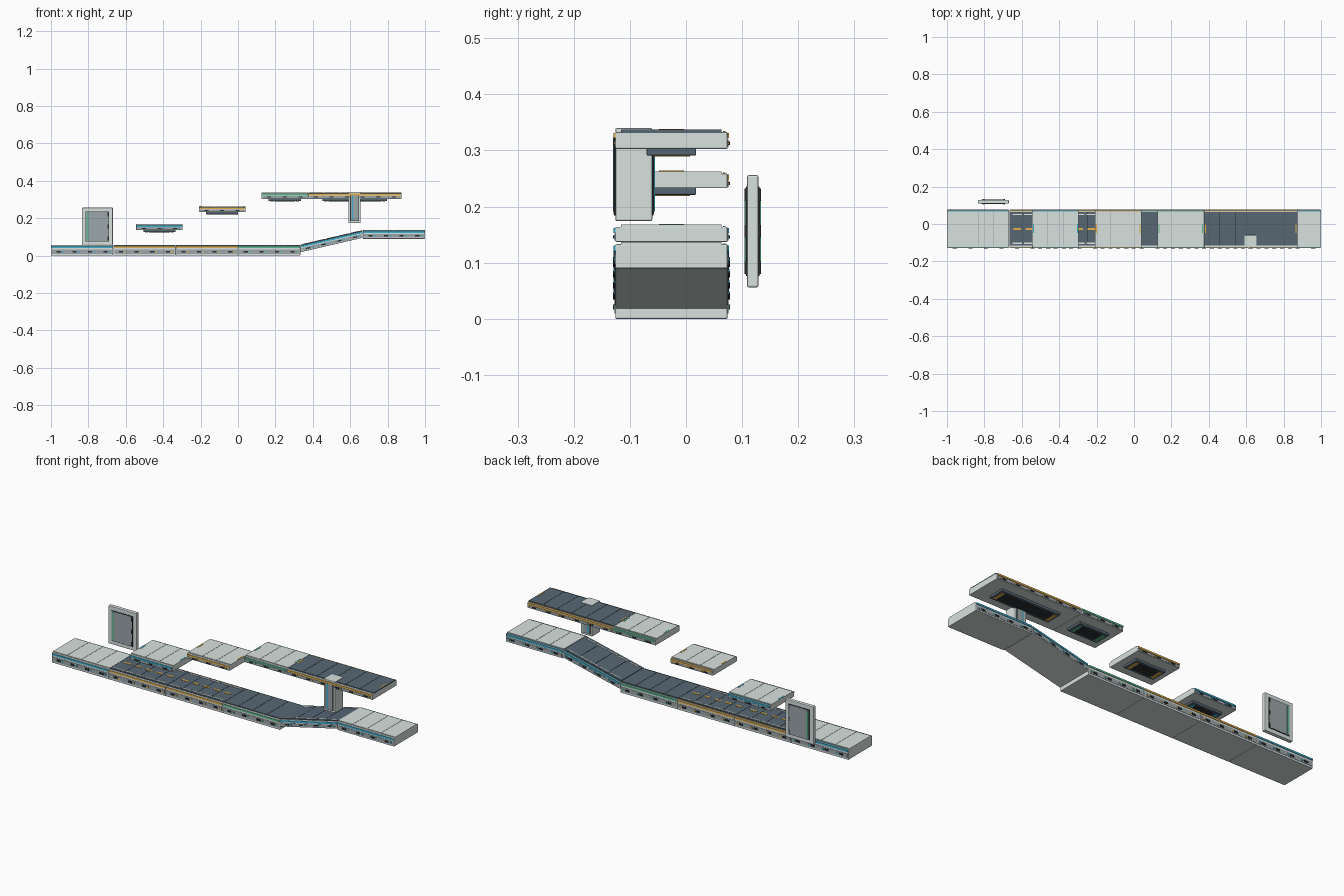
import bpy, bmesh
from mathutils import Matrix, Vector

cube = bpy.data.objects.get("Cube")
if cube:
    bpy.data.objects.remove(cube, do_unlink=True)


def material(name, rgb):
    m = bpy.data.materials.new(name)
    m.use_nodes = True
    m.diffuse_color = (*rgb, 1)
    m.node_tree.nodes["Principled BSDF"].inputs["Base Color"].default_value = (*rgb, 1)
    return m


LIGHT = material("light_grey", (0.69, 0.76, 0.74))
MID = material("mid_grey", (0.33, 0.38, 0.40))
SLATE = material("slate_blue", (0.095, 0.135, 0.175))
DARK = material("near_black", (0.022, 0.026, 0.030))
CYAN = material("cyan", (0.045, 0.44, 0.64))
AMBER = material("amber", (0.80, 0.45, 0.07))
GREEN = material("green", (0.11, 0.50, 0.28))
WHITE = material("white", (0.88, 0.90, 0.88))

YC, WIDTH, STRIP = -0.026, 0.2, 1 / 12


def boxes(name, parts, mat, place=Matrix(), bevel=0):
    """One object made of (centre, size) boxes."""
    bm = bmesh.new()
    for centre, size in parts:
        bmesh.ops.create_cube(bm, size=1, matrix=place @ Matrix.Translation(Vector(centre))
                              @ Matrix.Diagonal((*size, 1)))
    me = bpy.data.meshes.new(name)
    bm.to_mesh(me)
    bm.free()
    me.materials.append(mat)
    ob = bpy.data.objects.new(name, me)
    bpy.context.collection.objects.link(ob)
    if bevel:
        mod = ob.modifiers.new("soft_edges", "BEVEL")
        mod.width, mod.segments = bevel, 2


def deck(name, x, z, length, height, top, accent, slope=0, centre_line=False, edge_line=False):
    """Paneled slab whose left end is at x and whose underside is at z."""
    place = Matrix.Translation((x, YC, z))
    place[2][0] = slope
    mid, n = length / 2, round(length / STRIP)
    pitch = length / n
    centres = [(i + 0.5) * pitch for i in range(n)]

    # Body, seam bed, top panels and rim line
    boxes(name + "_body", [((mid, 0, height / 2 - 0.002), (length - 0.001, WIDTH, height - 0.004))],
          LIGHT, place, 0.002)
    boxes(name + "_seams", [((mid, 0, height - 0.004), (length - 0.008, WIDTH - 0.022, 0.004))],
          MID if top == LIGHT else DARK, place)
    boxes(name + "_panels", [((c, 0, height - 0.003), (pitch - 0.0014, WIDTH - 0.021, 0.006))
                             for c in centres], top, place)
    boxes(name + "_rim_line", [((mid, 0.094, height - 0.004), (length - 0.008, 0.004, 0.003))],
          accent, place)

    # Both long sides: band, accent stripe, vents
    band, stripe, vents, lights = [], [], [], []
    low = (height - 0.016) / 2 + 0.001
    for s in (-1, 1):
        y = s * WIDTH / 2
        band.append(((mid, y, low), (length - 0.012, 0.003, height * 0.4)))
        stripe.append(((mid, y, height - 0.0105), (length - 0.006, 0.006, 0.009)))
        for c in centres:
            vents.append(((c, y, low), (0.022, 0.008, height * 0.17)))
            lights.append(((c + 0.022, y, low), (0.009, 0.007, height * 0.15)))
    boxes(name + "_side_bands", band, MID, place)
    boxes(name + "_accent_stripes", stripe, accent, place)
    boxes(name + "_side_vents", vents, DARK, place)
    boxes(name + "_side_lights", lights, accent, place)

    # Lane markings
    xs = [mid + i * 0.062 for i in range(-2, 3)]
    if centre_line:
        boxes(name + "_centre_dashes", [((c, 0, height), (0.038, 0.010, 0.003)) for c in xs],
              AMBER, place)
    if edge_line:
        boxes(name + "_edge_dashes", [((c, s * 0.077, height), (0.052, 0.006, 0.003))
                                      for c in xs for s in (-1, 1)], WHITE, place)


def floater(name, x, z, length, height, top, accent):
    """Raised deck with a lift unit hung below it and docking marks at its ends."""
    deck(name, x, z, length, height, top, accent)
    mid, span = x + length / 2, length * 0.69
    boxes(name + "_dock_marks", [((mid + s * (length / 2 - 0.008), YC, z + height),
                                  (0.006, 0.045, 0.002)) for s in (-1, 1)], accent)
    boxes(name + "_lift_unit", [((mid, YC, z - 0.005), (span, 0.088, 0.014))], SLATE, bevel=0.002)
    boxes(name + "_lift_grille", [((mid, YC, z - 0.0115), (span - 0.062, 0.064, 0.003))], DARK)
    boxes(name + "_lift_bars", [((mid + s * (span / 2 - 0.018), YC, z - 0.012),
                                 (0.015, 0.066, 0.004)) for s in (-1, 1)], accent)


def upright(name, x, y, z, size, accent, margin, strip):
    """Standing block with a bordered panel and light strip on its front and back."""
    w, d, h = size
    boxes(name + "_frame", [((x, y, z + h / 2), size)], LIGHT, bevel=0.003)
    pw, ph = w - 2 * margin, h - 2 * margin
    faces = [y - d / 2, y + d / 2]
    boxes(name + "_panel_border", [((x, f, z + h / 2), (pw, 0.004, ph)) for f in faces], DARK)
    boxes(name + "_panel", [((x, f, z + h / 2), (pw - 0.006, 0.006, ph - 0.006))
                            for f in faces], MID)
    boxes(name + "_light_strip", [((x - pw / 2 + 0.012, f, z + h / 2), (strip, 0.009, ph - 0.014))
                                  for f in faces], accent)


# Lower walkway
MODULE = 1 / 3
deck("start_deck", -1, 0, MODULE, 0.056, LIGHT, CYAN)
deck("lane_deck_a", -1 + MODULE, 0, MODULE, 0.056, SLATE, AMBER, centre_line=True, edge_line=True)
deck("lane_deck_b", -MODULE, 0, MODULE, 0.056, SLATE, AMBER, centre_line=True, edge_line=True)
deck("plain_deck", 0, 0, MODULE, 0.056, SLATE, GREEN)
deck("ramp", MODULE, 0.018, MODULE, 0.040, SLATE, CYAN, slope=0.232, edge_line=True)
deck("end_deck", 2 * MODULE, 0.09, MODULE, 0.047, LIGHT, CYAN)

# Floating platforms
floater("low_platform", -0.545, 0.137, 0.25, 0.031, LIGHT, CYAN)
floater("middle_platform", -0.21, 0.233, 0.25, 0.03, LIGHT, AMBER)
floater("high_platform", 0.125, 0.303, 0.25, 0.034, LIGHT, GREEN)
floater("long_platform", 0.375, 0.303, 0.5, 0.034, SLATE, AMBER)

# Support pillar and standing wall panel
upright("pillar", 0.623, -0.093, 0.174, (0.066, 0.066, 0.166), CYAN, 0.010, 0.007)
upright("wall", -0.752, 0.119, 0.056, (0.165, 0.02, 0.2), GREEN, 0.020, 0.009)
boxes("wall_clips", [((-0.694, 0.119, 0.156 + s * 0.065), (0.006, 0.030, 0.022))
                     for s in (-1, 0, 1)], DARK)
